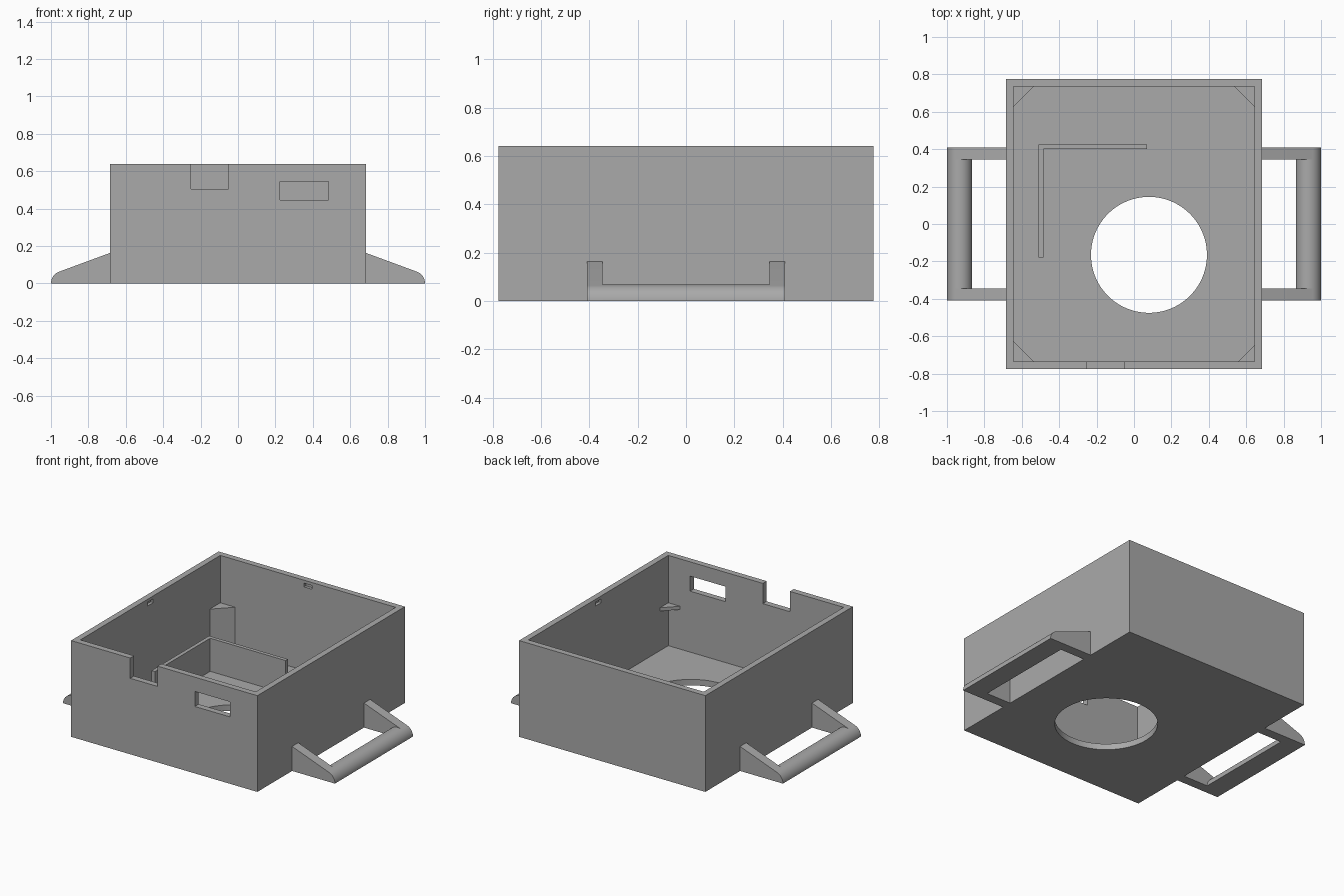
import bpy, bmesh, math
from mathutils import Vector

if "Cube" in bpy.data.objects:
    bpy.data.objects.remove(bpy.data.objects["Cube"], do_unlink=True)

grey = bpy.data.materials.new("plain_grey")
grey.use_nodes = True
COLOUR = (0.40, 0.40, 0.40, 1)
grey.diffuse_color = COLOUR
grey.node_tree.nodes["Principled BSDF"].inputs["Base Color"].default_value = COLOUR

HX, HY, H = 0.685, 0.775, 0.64      # case half width, half depth, height
WALL, FLOOR = 0.04, 0.04
IX, IY = HX - WALL, HY - WALL       # inner faces of the walls


def prism(name, points, direction):
    """Solid made by sweeping a flat outline along a direction."""
    bm = bmesh.new()
    face = bm.faces.new([bm.verts.new(p) for p in points])
    swept = bmesh.ops.extrude_face_region(bm, geom=[face])
    verts = [v for v in swept["geom"] if isinstance(v, bmesh.types.BMVert)]
    bmesh.ops.translate(bm, verts=verts, vec=Vector(direction))
    bmesh.ops.recalc_face_normals(bm, faces=bm.faces)
    mesh = bpy.data.meshes.new(name)
    bm.to_mesh(mesh)
    bm.free()
    mesh.materials.append(grey)
    obj = bpy.data.objects.new(name, mesh)
    bpy.context.collection.objects.link(obj)
    return obj


def box(name, x, y, z):
    outline = [(x[0], y[0], z[0]), (x[1], y[0], z[0]),
               (x[1], y[1], z[0]), (x[0], y[1], z[0])]
    return prism(name, outline, (0, 0, z[1] - z[0]))


def cut(obj, cutter):
    """Subtract the cutter for good, then discard it."""
    mod = obj.modifiers.new("cut", "BOOLEAN")
    mod.operation, mod.solver, mod.object = "DIFFERENCE", "EXACT", cutter
    bpy.context.view_layer.objects.active = obj
    bpy.ops.object.modifier_apply(modifier=mod.name)
    bpy.data.objects.remove(cutter, do_unlink=True)


def smooth(obj):
    bpy.ops.object.select_all(action="DESELECT")
    obj.select_set(True)
    bpy.context.view_layer.objects.active = obj
    bpy.ops.object.shade_smooth_by_angle(angle=math.radians(30))


# Open case
case = box("case", (-HX, HX), (-HY, HY), (0, H))
cut(case, box("cavity", (-IX, IX), (-IY, IY), (FLOOR, H + 0.1)))

# Round floor opening
turns = [math.tau * i / 96 for i in range(96)]
circle = [(0.08 + 0.31 * math.cos(a), -0.165 + 0.31 * math.sin(a), -0.1) for a in turns]
cut(case, prism("floor_opening", circle, (0, 0, 0.2)))

# Cable notch and window in the front wall
front = (-HY - 0.1, -IY + 0.02)
cut(case, box("notch", (-0.25, -0.05), front, (0.505, H + 0.1)))
cut(case, box("window", (0.225, 0.485), front, (0.445, 0.545)))

# Shallow lid catches inside the side and back walls
catch, catch_z = (-0.03, 0.03), (0.595, 0.62)
for s in (-1, 1):
    cut(case, box("side_catch", sorted((s * (IX - 0.02), s * (IX + 0.02))), catch, catch_z))
cut(case, box("back_catch", catch, (IY - 0.02, IY + 0.02), catch_z))
smooth(case)

# Corner supports: three posts and one thin shelf
POST_TOP = 0.325
for name, sx, sy, leg, base in (
        ("front_right_post", -1, -1, 0.11, FLOOR),
        ("back_right_post", -1, 1, 0.11, FLOOR),
        ("back_left_post", 1, 1, 0.11, FLOOR),
        ("front_left_shelf", 1, -1, 0.087, POST_TOP - 0.022)):
    x, y = sx * IX, sy * IY
    prism(name, [(x, y, base), (x - sx * leg, y, base), (x, y - sy * leg, base)],
          (0, 0, POST_TOP - base))

# L-shaped divider on the floor
divider = [(-0.51, 0.425), (0.07, 0.425), (0.07, 0.40),
           (-0.485, 0.40), (-0.485, -0.18), (-0.51, -0.18)]
prism("divider", [(x, y, FLOOR) for x, y in divider], (0, 0, 0.26 - FLOOR))

# Side handles: half-round bar held by two sloping arms
R, ARM, REACH = 0.0675, 0.065, 0.41
BAR_X = 1 - R


def arc(end, steps):
    return [(BAR_X + R * math.cos(math.radians(end * i / steps)),
             R * math.sin(math.radians(end * i / steps))) for i in range(steps + 1)]


bar_outline = arc(180, 32)
arm_outline = [(HX, 0)] + arc(69.5, 12) + [(HX, 0.163)]
for side, s in (("left", 1), ("right", -1)):
    inner = REACH - ARM
    bar = prism(side + "_handle_bar", [(s * x, -inner, z) for x, z in bar_outline],
                (0, 2 * inner, 0))
    smooth(bar)
    for end, start in (("front", -REACH), ("back", inner)):
        arm = prism(f"{side}_handle_{end}_arm",
                    [(s * x, start, z) for x, z in arm_outline], (0, ARM, 0))
        smooth(arm)
